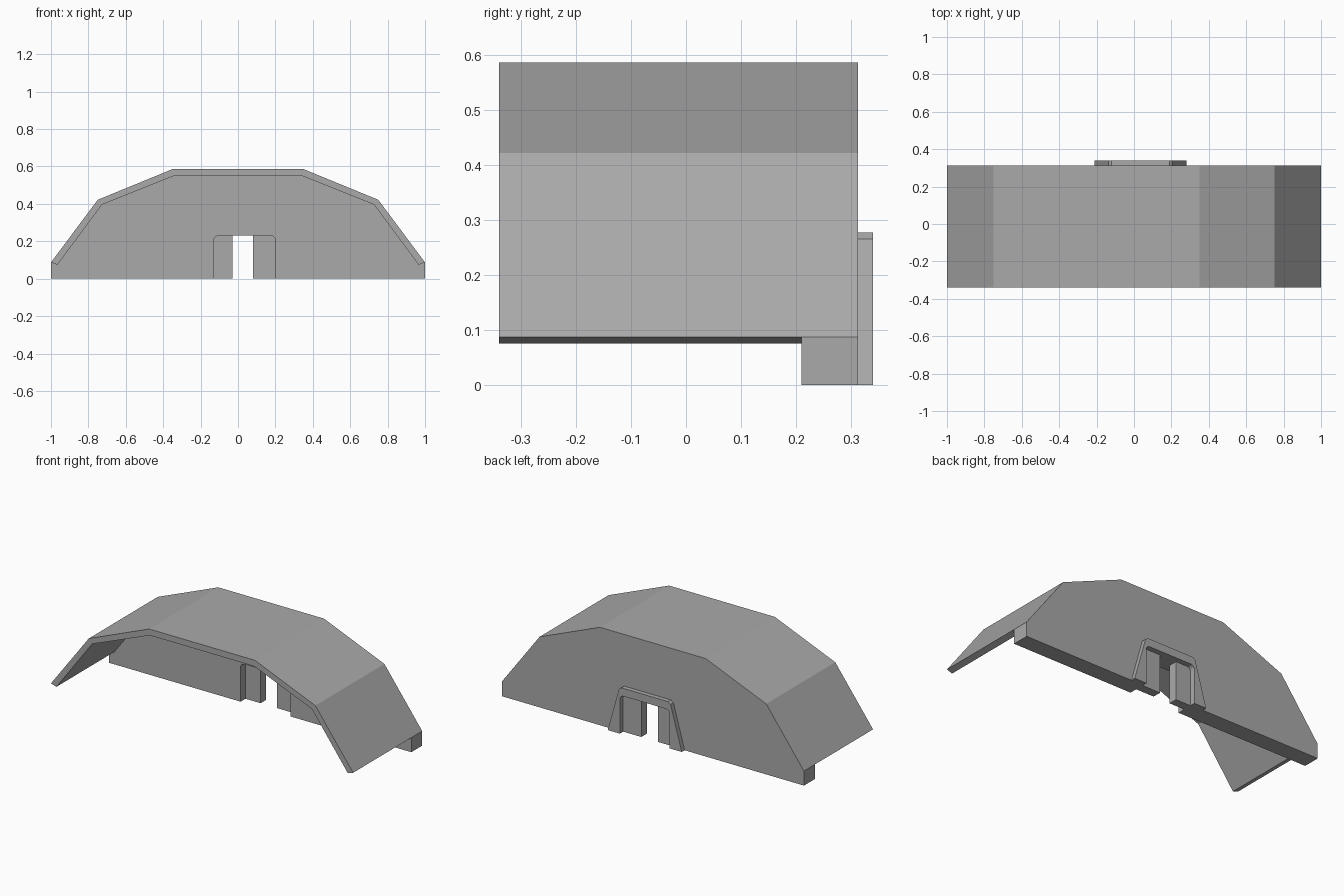
import bpy, bmesh, math

cube = bpy.data.objects.get("Cube")
if cube:
    bpy.data.objects.remove(cube, do_unlink=True)

grey = bpy.data.materials.new("concrete grey")
grey.use_nodes = True
colour = (0.4, 0.4, 0.4, 1)
grey.diffuse_color = colour
grey.node_tree.nodes["Principled BSDF"].inputs["Base Color"].default_value = colour


def prism(name, outline, y0, y1):
    """Extrude an (x, z) outline from y0 to y1."""
    bm = bmesh.new()
    face = bm.faces.new([bm.verts.new((x, y0, z)) for x, z in outline])
    new = bmesh.ops.extrude_face_region(bm, geom=[face])["geom"]
    bmesh.ops.translate(bm, vec=(0, y1 - y0, 0),
                        verts=[v for v in new if isinstance(v, bmesh.types.BMVert)])
    bmesh.ops.recalc_face_normals(bm, faces=bm.faces)
    mesh = bpy.data.meshes.new(name)
    bm.to_mesh(mesh)
    bm.free()
    mesh.materials.append(grey)
    obj = bpy.data.objects.new(name, mesh)
    bpy.context.collection.objects.link(obj)
    return obj


def mirrored(half):
    """Complete a right-hand outline with its mirror image."""
    return half + [(-x, z) for x, z in reversed(half)]


def cut(obj, cutter):
    mod = obj.modifiers.new("cut", "BOOLEAN")
    mod.operation, mod.solver, mod.object = "DIFFERENCE", "EXACT", cutter
    bpy.context.view_layer.objects.active = obj
    bpy.ops.object.modifier_apply(modifier=mod.name)
    bpy.data.objects.remove(cutter, do_unlink=True)


def rounded_top(x0, x1, z0, z1, r, steps=5):
    """Doorway outline with rounded upper corners."""
    pts = [(x0, z0), (x1, z0)]
    for cx, start in ((x1 - r, 0), (x0 + r, 90)):
        for i in range(steps + 1):
            a = math.radians(start + 90 * i / steps)
            pts.append((cx + r * math.cos(a), z1 - r + r * math.sin(a)))
    return pts


LEFT, RIGHT, HEAD = -0.13, 0.20, 0.23
WALL_FRONT, WALL_BACK, TRIM_BACK = 0.21, 0.313, 0.34

# Faceted canopy and its end wall, hollowed from one solid
shell = prism("canopy_and_wall",
              mirrored([(1, 0), (1, 0.087), (0.75, 0.422), (0.35, 0.586)]),
              -0.34, WALL_BACK)
cut(shell, prism("hollow_cutter",
                 mirrored([(1.1, -0.1), (1.1, 0.121), (0.965, 0.075),
                           (0.727, 0.396), (0.345, 0.549)]),
                 -0.5, WALL_FRONT))
doorway = rounded_top(LEFT, RIGHT, -0.1, HEAD, 0.025)
cut(shell, prism("doorway_cutter", doorway, 0.1, 0.5))

# Tapered surround on the outside of the doorway
trim = prism("door_surround",
             [(LEFT - 0.08, 0), (RIGHT + 0.08, 0), (RIGHT + 0.006, 0.265),
              (RIGHT - 0.01, 0.277), (LEFT + 0.01, 0.277), (LEFT - 0.006, 0.265)],
             WALL_BACK, TRIM_BACK)
cut(trim, prism("surround_cutter", doorway, 0.1, 0.5))

# Half-open sliding door leaves
for name, x0, x1 in (("right_door", LEFT, -0.03), ("left_door", 0.08, RIGHT)):
    leaf = prism(name, [(x0, 0), (x1, 0), (x1, HEAD), (x0, HEAD)], 0.256, 0.308)
